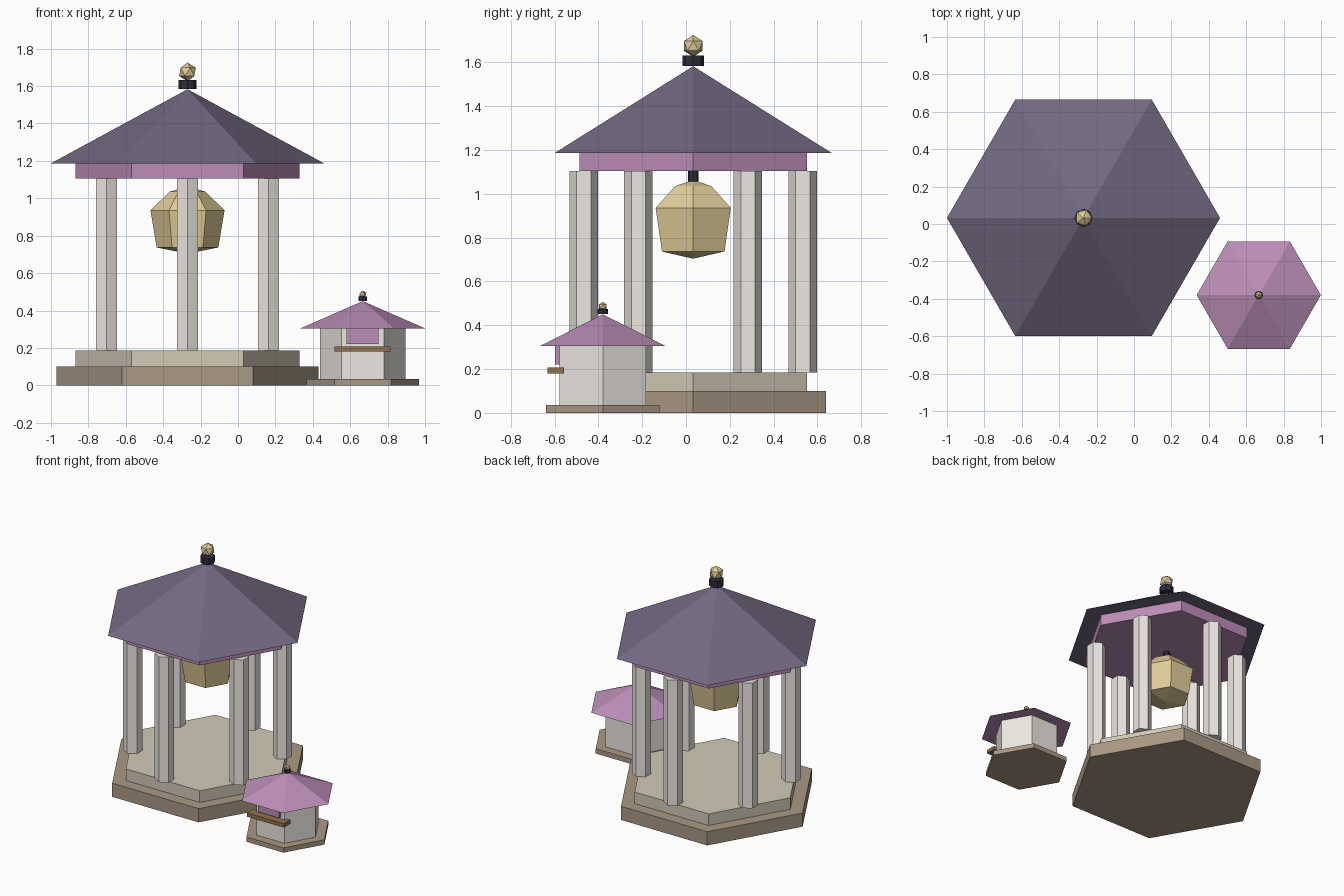
import bpy, bmesh
from math import cos, sin, pi, radians

if "Cube" in bpy.data.objects:
    bpy.data.objects.remove(bpy.data.objects["Cube"])

def mat(name, *rgb):
    m = bpy.data.materials.new(name)
    m.diffuse_color = (*rgb, 1)
    m.use_nodes = True
    m.node_tree.nodes["Principled BSDF"].inputs["Base Color"].default_value = m.diffuse_color
    return m

SLATE = mat("slate", 0.17, 0.14, 0.22)
PINK = mat("pink", 0.50, 0.27, 0.47)
PALE = mat("pale", 0.84, 0.81, 0.76)
STONE = mat("stone", 0.40, 0.32, 0.23)
FLOOR = mat("floor", 0.64, 0.59, 0.46)
GOLD = mat("gold", 0.76, 0.62, 0.32)
DARK = mat("dark", 0.03, 0.025, 0.045)
WOOD = mat("wood", 0.28, 0.16, 0.08)

def finish(bm, name, loc, material):
    bmesh.ops.recalc_face_normals(bm, faces=bm.faces)
    me = bpy.data.meshes.new(name)
    bm.to_mesh(me)
    bm.free()
    me.materials.append(material)
    ob = bpy.data.objects.new(name, me)
    ob.location = loc
    bpy.context.collection.objects.link(ob)
    return ob

def lathe(name, center, profile, material, sides=6, turn=0):
    """Faceted solid from (radius, z) pairs, bottom to top; radius 0 is a tip."""
    bm = bmesh.new()
    rings = []
    for r, z in profile:
        n = sides if r else 1
        rings.append([bm.verts.new((r * cos(turn + 2 * pi * i / sides),
                                    r * sin(turn + 2 * pi * i / sides), z)) for i in range(n)])
    for a, b in zip(rings, rings[1:]):
        for i in range(sides):
            j = (i + 1) % sides
            loop = [a[i % len(a)], a[j % len(a)], b[j % len(b)], b[i % len(b)]]
            bm.faces.new(list(dict.fromkeys(loop)))
    for ring in (rings[0], rings[-1]):
        if len(ring) > 1:
            bm.faces.new(ring)
    return finish(bm, name, (*center, 0), material)

def prism(name, center, r, z0, z1, material, sides=6, turn=0):
    return lathe(name, center, [(r, z0), (r, z1)], material, sides, turn)

def ball(name, center, r, z, material):
    bm = bmesh.new()
    bmesh.ops.create_icosphere(bm, subdivisions=1, radius=r)
    return finish(bm, name, (*center, z), material)

def box(name, lo, hi, material):
    bm = bmesh.new()
    bmesh.ops.create_cube(bm, size=1)
    bmesh.ops.scale(bm, vec=[b - a for a, b in zip(lo, hi)], verts=bm.verts)
    return finish(bm, name, [(a + b) / 2 for a, b in zip(lo, hi)], material)

# Pavilion: stepped base, columns, ring beam and roof
P = (-0.27, 0.033)
prism("lower_step", P, 0.70, 0, 0.10, STONE)
prism("upper_step", P, 0.60, 0.10, 0.185, FLOOR)
for i in range(6):
    a = radians(30 + 60 * i)
    prism(f"column_{i + 1}", (P[0] + 0.5 * cos(a), P[1] + 0.5 * sin(a)),
          0.065, 0.185, 1.105, PALE, turn=radians(30))
prism("ring_beam", P, 0.60, 1.105, 1.187, PINK)
lathe("pavilion_roof", P, [(0.73, 1.187), (0, 1.583)], SLATE)
prism("roof_collar", P, 0.049, 1.585, 1.633, DARK, sides=8)
ball("roof_finial", P, 0.05, 1.676, GOLD)

# Hanging bell-shaped lantern
lathe("lantern", P, [(0, 0.704), (0.165, 0.737), (0.198, 0.936),
                     (0.096, 1.035), (0, 1.064)], GOLD)
prism("lantern_hanger", P, 0.024, 1.05, 1.105, DARK, sides=8)

# Small kiosk
K = (0.667, -0.38)
prism("kiosk_base", K, 0.30, 0, 0.035, STONE)
prism("kiosk_walls", K, 0.228, 0.035, 0.305, PALE)
lathe("kiosk_roof", K, [(0.332, 0.305), (0, 0.45)], PINK)
prism("kiosk_collar", K, 0.023, 0.452, 0.474, DARK, sides=8)
ball("kiosk_finial", K, 0.021, 0.486, GOLD)
box("kiosk_window", (0.58, -0.598, 0.22), (0.752, -0.57, 0.305), PINK)
box("kiosk_counter", (0.515, -0.632, 0.18), (0.815, -0.558, 0.208), WOOD)
